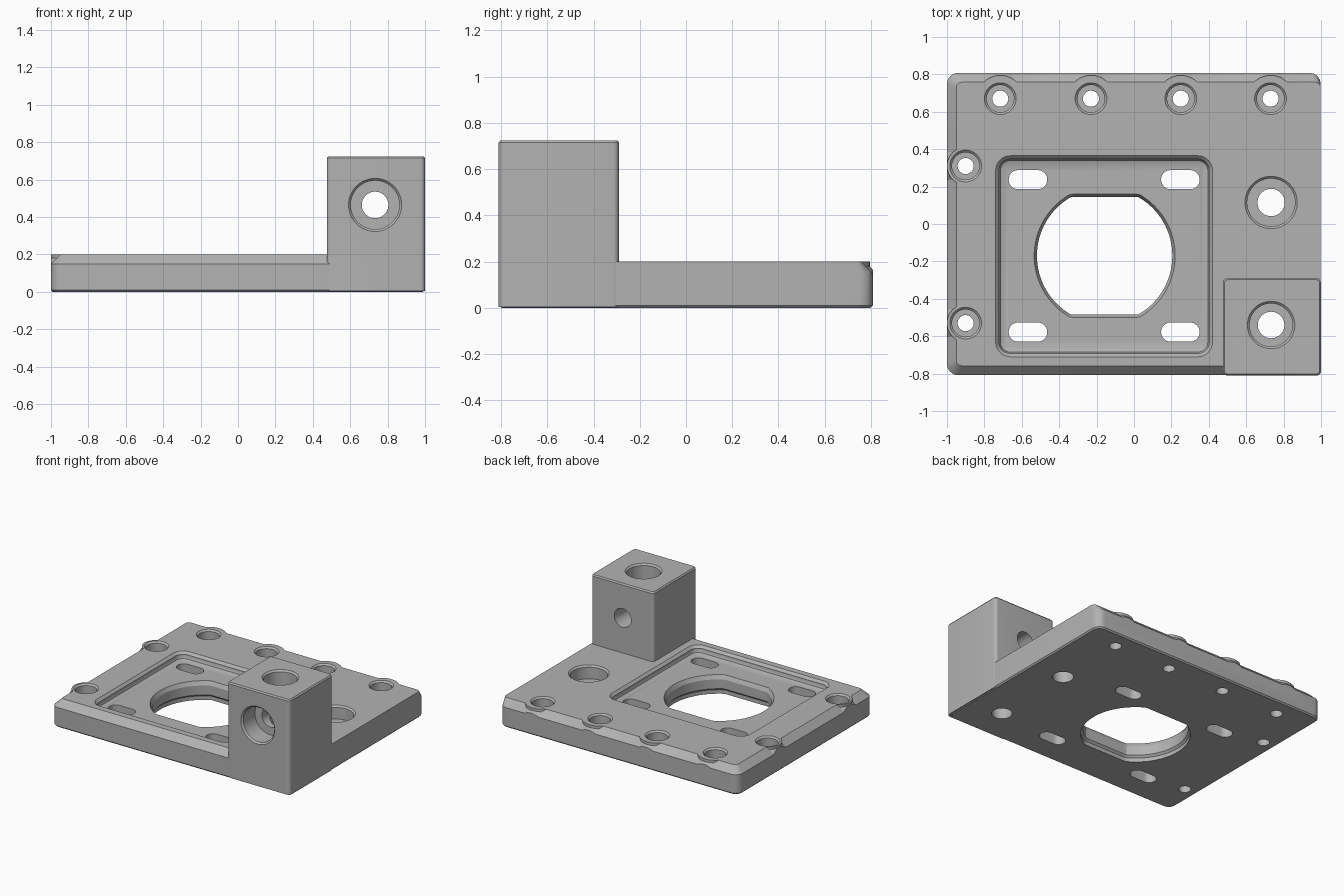
import bpy, bmesh
from math import sin, cos, pi, radians
from mathutils import Matrix, Vector

if "Cube" in bpy.data.objects:
    bpy.data.objects.remove(bpy.data.objects["Cube"])

metal = bpy.data.materials.new("machined grey")
metal.use_nodes = True
GREY = (0.45, 0.45, 0.45, 1)
metal.diffuse_color = GREY
metal.node_tree.nodes["Principled BSDF"].inputs["Base Color"].default_value = GREY


def rounded(x0, x1, y0, y1, r, steps=8):
    """Outline of a rectangle with rounded corners, counter-clockwise."""
    corners = [(x1 - r, y1 - r), (x0 + r, y1 - r), (x0 + r, y0 + r), (x1 - r, y0 + r)]
    return [(cx + r * cos((q + i / steps) * pi / 2), cy + r * sin((q + i / steps) * pi / 2))
            for q, (cx, cy) in enumerate(corners) for i in range(steps + 1)]


def circle(r, steps=48):
    return [(r * cos(2 * pi * i / steps), r * sin(2 * pi * i / steps)) for i in range(steps)]


def loft(name, layers, matrix=None):
    """Closed solid skinned through (outline, z) layers."""
    bm = bmesh.new()
    rings = [[bm.verts.new((x, y, z)) for x, y in outline] for outline, z in layers]
    n = len(rings[0])
    for a, b in zip(rings, rings[1:]):
        for i in range(n):
            j = (i + 1) % n
            bm.faces.new((a[i], a[j], b[j], b[i]))
    bm.faces.new(rings[0][::-1])
    bm.faces.new(rings[-1])
    if matrix:
        bm.transform(matrix)
    bmesh.ops.recalc_face_normals(bm, faces=bm.faces)
    mesh = bpy.data.meshes.new(name)
    bm.to_mesh(mesh)
    bm.free()
    mesh.materials.append(metal)
    obj = bpy.data.objects.new(name, mesh)
    bpy.context.collection.objects.link(obj)
    return obj


def combine(target, tool, operation):
    """Apply a boolean and discard the tool."""
    tool.hide_render = True
    mod = target.modifiers.new("cut", "BOOLEAN")
    mod.object, mod.operation, mod.solver = tool, operation, "EXACT"
    bpy.context.view_layer.objects.active = target
    bpy.ops.object.modifier_apply(modifier=mod.name)
    bpy.data.objects.remove(tool)


def bore(target, matrix, r_bore, r_hole, depth, length):
    """Counterbored through hole, starting at the matrix origin and going down its z."""
    rim = 0.012
    profile = [(r_hole, -length), (r_hole, -depth), (r_bore - rim, -depth),
               (r_bore - rim, -rim), (r_bore, 0), (r_bore, 0.03)]
    combine(target, loft("bore", [(circle(r), z) for r, z in profile], matrix), "DIFFERENCE")


TOP, SHOULDER, BLOCK_TOP = 0.2, 0.15, 0.725
X, Y = 0.998, 0.808

# Base plate, chamfered along the left, front and back
plate = loft("base_plate", [
    (rounded(-1 + 0.01, X - 0.01, -Y + 0.01, Y - 0.01, 0.05), 0),
    (rounded(-1, X, -Y, Y, 0.06), 0.01),
    (rounded(-1, X, -Y, Y, 0.06), SHOULDER),
    (rounded(-0.95, X, -Y + 0.05, Y - 0.05, 0.03), TOP)])

# Bosses that carry the screw seats through the chamfer
back_holes = [(x, 0.67) for x in (-0.715, -0.23, 0.25, 0.73)]
side_holes = [(-0.9, y) for y in (0.31, -0.53)]
for holes, r_top, r_low in ((back_holes, 0.125, 0.15), (side_holes, 0.1, 0.125)):
    for x, y in holes:
        boss = loft("boss", [(circle(r_low), 0.1), (circle(r_low), SHOULDER),
                             (circle(r_top), TOP - 0.02), (circle(r_top), TOP)],
                    Matrix.Translation((x, y, 0)))
        limit = loft("limit", [(rounded(-1, X, -Y, Y, 0.06), 0.05),
                               (rounded(-1, X, -Y, Y, 0.06), 0.4)])
        combine(boss, limit, "INTERSECT")
        combine(plate, boss, "UNION")

# Corner block
block = loft("corner_block", [
    (rounded(0.475, 1, -0.81, -0.29, 0.025), 0.005),
    (rounded(0.475, 1, -0.81, -0.29, 0.025), BLOCK_TOP - 0.01),
    (rounded(0.483, 0.992, -0.802, -0.298, 0.017), BLOCK_TOP)])
combine(plate, block, "UNION")

# Recessed pocket with a filleted floor
def pocket_ring(d):
    return rounded(-0.74 + d, 0.42 - d, -0.71 + d, 0.365 - d, 0.08 - d)

FLOOR = 0.145
pocket = loft("pocket", [(pocket_ring(0.045), FLOOR), (pocket_ring(0.025), FLOOR + 0.008),
                         (pocket_ring(0.018), FLOOR + 0.025), (pocket_ring(0.018), TOP - 0.018),
                         (pocket_ring(0), TOP), (pocket_ring(0), TOP + 0.1)])
combine(plate, pocket, "DIFFERENCE")

# Central opening: a circle flattened at front and back, with eased rims
def opening_ring(grow):
    limit = 0.315 + grow
    return [(x, max(-limit, min(limit, y))) for x, y in circle(0.362 + grow, 96)]

opening = loft("opening", [(opening_ring(0.015), -0.1), (opening_ring(0.015), 0.03),
                           (opening_ring(0), 0.045), (opening_ring(0), FLOOR - 0.03),
                           (opening_ring(0.015), FLOOR), (opening_ring(0.015), 0.3)],
               Matrix.Translation((-0.157, -0.17, 0)))
combine(plate, opening, "DIFFERENCE")

# Four mounting slots
for x in (-0.567, 0.248):
    for y in (0.237, -0.578):
        outline = rounded(x - 0.103, x + 0.103, y - 0.051, y + 0.051, 0.05)
        combine(plate, loft("slot", [(outline, -0.1), (outline, 0.3)]), "DIFFERENCE")

# Counterbored screw holes
for x, y in back_holes + side_holes:
    bore(plate, Matrix.Translation((x, y, TOP)), 0.085, 0.043, 0.1, 0.3)
bore(plate, Matrix.Translation((0.733, 0.115, TOP)), 0.14, 0.073, 0.1, 0.3)
bore(plate, Matrix.Translation((0.733, -0.54, BLOCK_TOP)), 0.127, 0.071, 0.13, 0.9)
bore(plate, Matrix.Translation((0.733, -0.81, 0.465)) @ Matrix.Rotation(radians(90), 4, "X"),
     0.142, 0.071, 0.15, 0.7)

# Smooth bores and corners, crisp edges
plate.name = "mounting_plate"
bpy.ops.object.select_all(action="DESELECT")
plate.select_set(True)
bpy.context.view_layer.objects.active = plate
bpy.ops.object.shade_smooth_by_angle(angle=radians(25))
